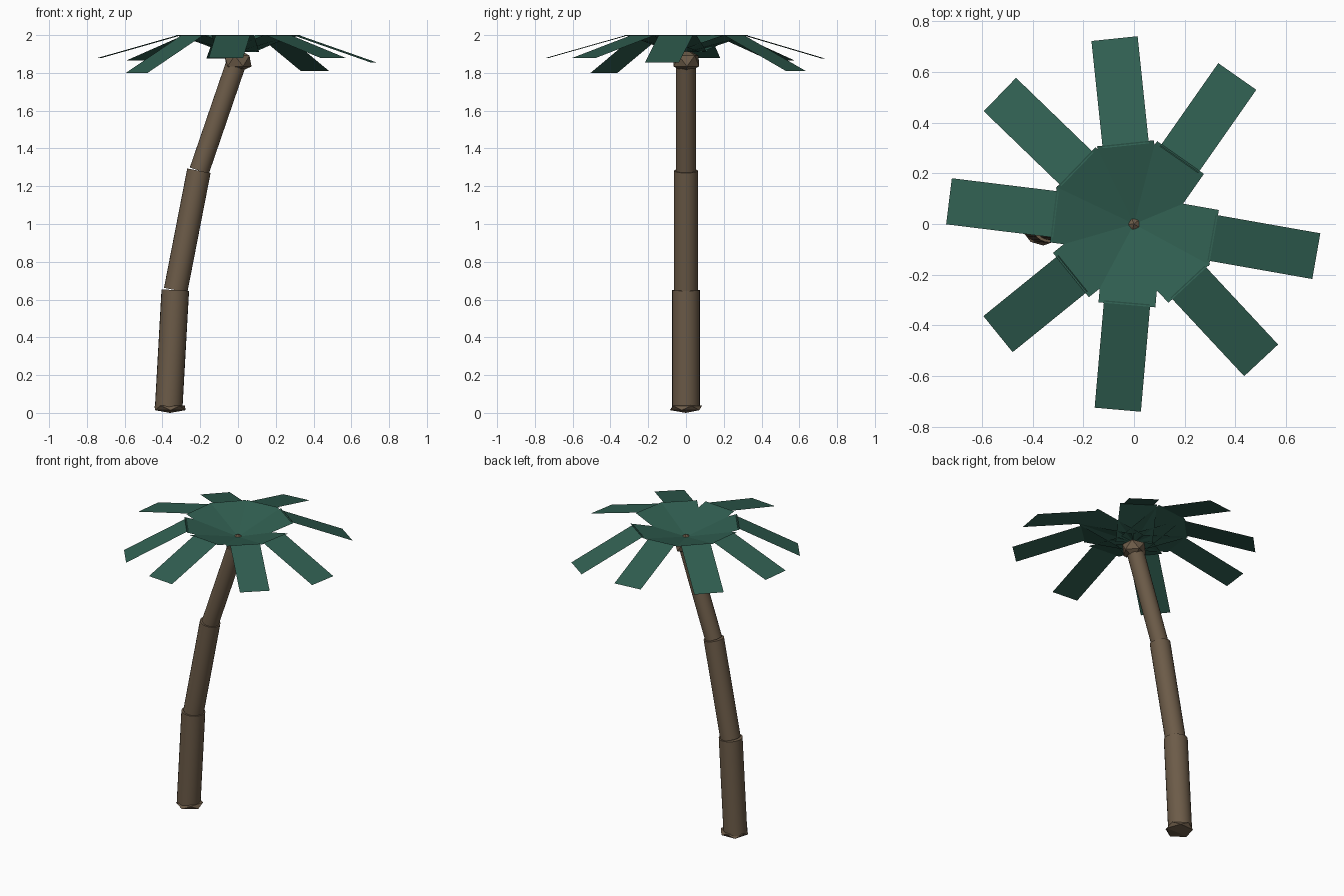
import bpy
from math import radians, cos, sin
from mathutils import Vector

cube = bpy.data.objects.get("Cube")
if cube:
    bpy.data.objects.remove(cube, do_unlink=True)


def material(name, rgb):
    mat = bpy.data.materials.new(name)
    mat.use_nodes = True
    mat.diffuse_color = (*rgb, 1)
    mat.node_tree.nodes["Principled BSDF"].inputs["Base Color"].default_value = (*rgb, 1)
    return mat


bark = material("brown bark", (0.15, 0.105, 0.065))
leaf = material("dark green leaf", (0.03, 0.115, 0.083))


def finish(name, mat):
    obj = bpy.context.object
    obj.name = obj.data.name = name
    obj.data.materials.append(mat)
    return obj


def trunk_section(name, start, end, radius):
    a, b = Vector(start), Vector(end)
    axis = b - a
    bpy.ops.mesh.primitive_cylinder_add(
        vertices=24, radius=radius, depth=axis.length, location=(a + b) / 2,
        rotation=axis.to_track_quat("Z", "Y").to_euler())
    finish(name, bark)
    bpy.ops.object.shade_smooth_by_angle(angle=radians(40))


def knob(name, location, scale, rotation):
    bpy.ops.mesh.primitive_ico_sphere_add(
        subdivisions=1, radius=1, location=location, rotation=rotation)
    finish(name, bark).scale = scale


def strip(name, angle, r0, z0, r1, z1, width):
    """Flat rectangular panel running outward along the given angle."""
    out = Vector((cos(angle), sin(angle), 0))
    side = Vector((-sin(angle), cos(angle), 0)) * width / 2
    inner, outer = out * r0 + Vector((0, 0, z0)), out * r1 + Vector((0, 0, z1))
    mesh = bpy.data.meshes.new(name)
    mesh.from_pydata([inner - side, outer - side, outer + side, inner + side],
                     [], [(0, 1, 2, 3)])
    mesh.materials.append(leaf)
    bpy.context.collection.objects.link(bpy.data.objects.new(name, mesh))


# Leaning trunk, thinner with every section
trunk_section("trunk_lower", (-0.367, 0, 0.025), (-0.332, 0, 0.65), 0.073)
trunk_section("trunk_middle", (-0.33, 0, 0.65), (-0.207, 0, 1.282), 0.063)
trunk_section("trunk_upper", (-0.205, 0, 1.282), (0, 0, 1.88), 0.053)

# Faceted root base and crown knob
knob("root_base", (-0.36, 0, 0.026), (0.095, 0.095, 0.026), (0, 0, radians(20)))
knob("crown_knob", (0, 0, 1.863), (0.08, 0.08, 0.064), (0, 0, radians(40)))

# Fronds: an upward inner panel, then a drooping outer panel
fronds = [(-10, 0.73, 1.855), (55, 0.71, 1.81), (96, 0.735, 1.875),
          (136, 0.735, 1.865), (173, 0.735, 1.88), (219, 0.69, 1.80),
          (265, 0.735, 1.88), (313, 0.735, 1.88)]
for i, (degrees, reach, tip) in enumerate(fronds, 1):
    angle = radians(degrees)
    strip(f"frond_inner_{i}", angle, 0, 1.91, 0.32, 2.0, 0.225)
    strip(f"frond_outer_{i}", angle, 0.31, 2.0, reach, tip, 0.183)
